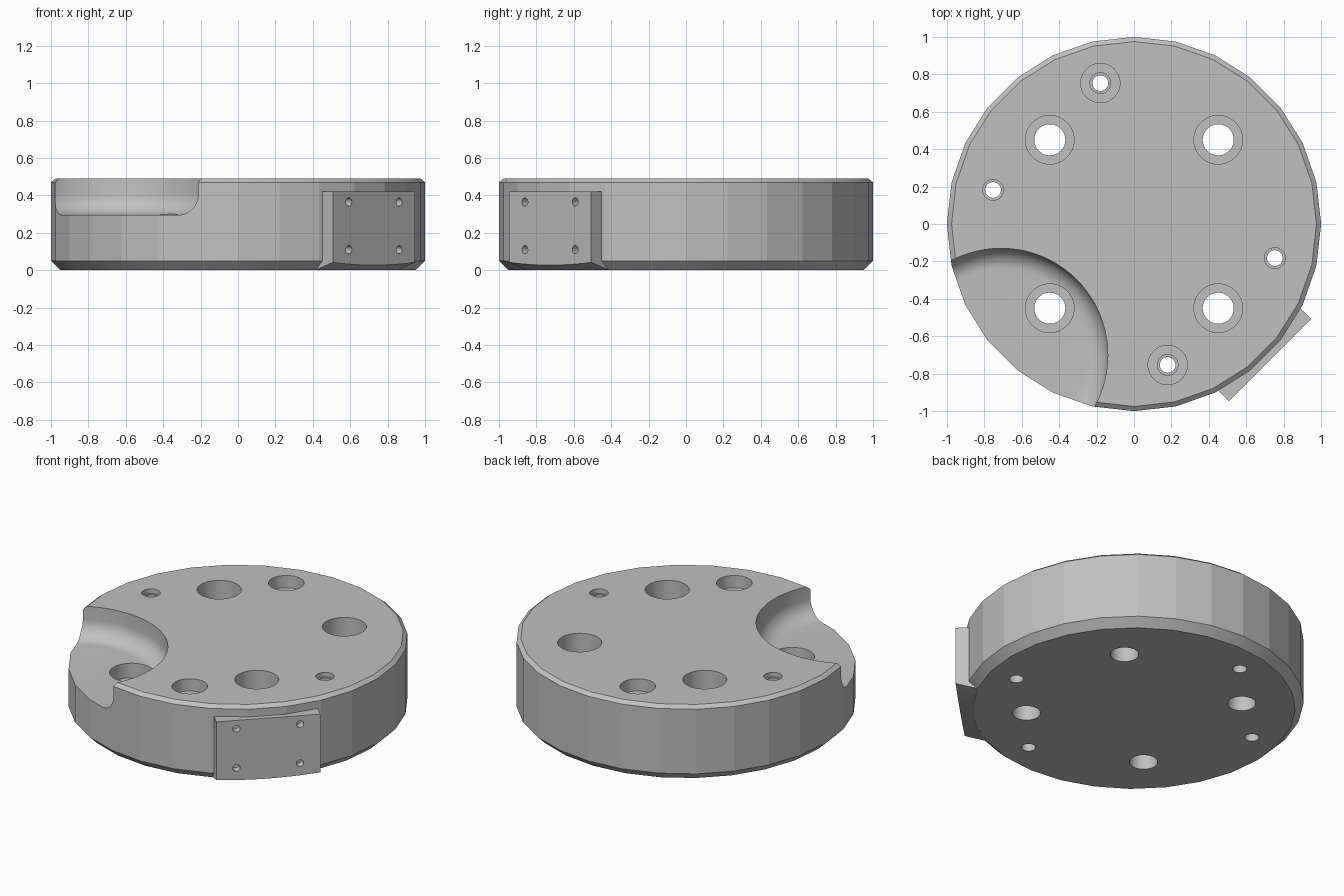
import bpy, bmesh, math
from mathutils import Matrix, Vector

default = bpy.data.objects.get("Cube")
if default:
    bpy.data.objects.remove(default, do_unlink=True)

grey = bpy.data.materials.new("machined grey")
grey.use_nodes = True
colour = (0.53, 0.53, 0.53, 1)
grey.diffuse_color = colour
grey.node_tree.nodes["Principled BSDF"].inputs["Base Color"].default_value = colour


def make_object(name, bm):
    bmesh.ops.recalc_face_normals(bm, faces=bm.faces)
    mesh = bpy.data.meshes.new(name)
    bm.to_mesh(mesh)
    bm.free()
    mesh.materials.append(grey)
    obj = bpy.data.objects.new(name, mesh)
    bpy.context.collection.objects.link(obj)
    return obj


def lathe(name, profile, sides, matrix=Matrix()):
    """Solid of revolution from (radius, height) points, capped at both ends."""
    bm = bmesh.new()
    rings = []
    for r, z in profile:
        angles = [math.tau * i / sides for i in range(sides)]
        rings.append([bm.verts.new(matrix @ Vector((r * math.cos(a), r * math.sin(a), z)))
                      for a in angles])
    for low, high in zip(rings, rings[1:]):
        for i in range(sides):
            j = (i + 1) % sides
            bm.faces.new((low[i], low[j], high[j], high[i]))
    bm.faces.new(rings[0][::-1])
    bm.faces.new(rings[-1])
    return make_object(name, bm)


def boolean(obj, cutter, operation="DIFFERENCE"):
    cutter.hide_render = True
    mod = obj.modifiers.new("cut", "BOOLEAN")
    mod.operation, mod.solver, mod.object = operation, "EXACT", cutter
    bpy.context.view_layer.objects.active = obj
    bpy.ops.object.modifier_apply(modifier=mod.name)
    bpy.data.objects.remove(cutter, do_unlink=True)


def smooth(obj):
    bpy.ops.object.select_all(action="DESELECT")
    obj.select_set(True)
    bpy.context.view_layer.objects.active = obj
    bpy.ops.object.shade_smooth_by_angle(angle=math.radians(10))


# Faceted disc with a narrow top chamfer and a wider bottom chamfer
TOP = 0.49
disc = lathe("disc_body", [(0.95, 0), (1, 0.05), (1, 0.47), (0.975, TOP)], 28)

# Round pocket with a filleted floor, breaking out through the rim
fillet = 0.11
floor = 0.295
pocket = []
for i in range(11):
    a = math.pi / 2 * i / 10
    pocket.append((0.57 - fillet + fillet * math.sin(a), floor + fillet - fillet * math.cos(a)))
pocket.append((0.57, 0.6))
boolean(disc, lathe("pocket_cutter", pocket, 80, Matrix.Translation((-0.71, -0.7, 0))))

# Four large counterbored through holes
for x in (-0.45, 0.45):
    for y in (-0.45, 0.45):
        boolean(disc, lathe("bolt_cutter", [(0.083, -0.1), (0.083, 0.2), (0.13, 0.2), (0.13, 0.6)],
                            48, Matrix.Translation((x, y, 0))))

# Small stepped holes: one pair counterbored, one pair flush with the top
for side in (-1, 1):
    bore = [(0.042, -0.1), (0.042, 0.38), (0.055, 0.38), (0.055, 0.41), (0.105, 0.41), (0.105, 0.6)]
    boolean(disc, lathe("pin_cutter", bore, 48, Matrix.Translation((-0.18 * side, 0.753 * side, 0))))
    bore = [(0.042, -0.1), (0.042, 0.46), (0.055, 0.46), (0.055, 0.6)]
    boolean(disc, lathe("pin_cutter", bore, 48, Matrix.Translation((-0.753 * side, 0.182 * side, 0))))
smooth(disc)

# Flat mounting pad on the front left, its underside following a shallow cone
turn = Matrix.Rotation(math.radians(45), 4, "Z")
bm = bmesh.new()
bmesh.ops.create_cube(bm, size=1, matrix=turn @ Matrix.Translation((0, -0.914, 0.21))
                      @ Matrix.Diagonal((0.622, 0.228, 0.42, 1)))
pad = make_object("mounting_pad", bm)
boolean(pad, lathe("cone_cutter", [(0.95, 0.001), (1.25, 0.1), (1.25, 0.6)], 96), "INTERSECT")

# Four screw holes in the pad
for x in (-0.19, 0.19):
    for z in (0.11, 0.365):
        place = turn @ Matrix.Translation((x, -0.95, z)) @ Matrix.Rotation(math.pi / 2, 4, "X")
        boolean(pad, lathe("screw_cutter", [(0.022, 0), (0.022, 0.15)], 40, place))
smooth(pad)
